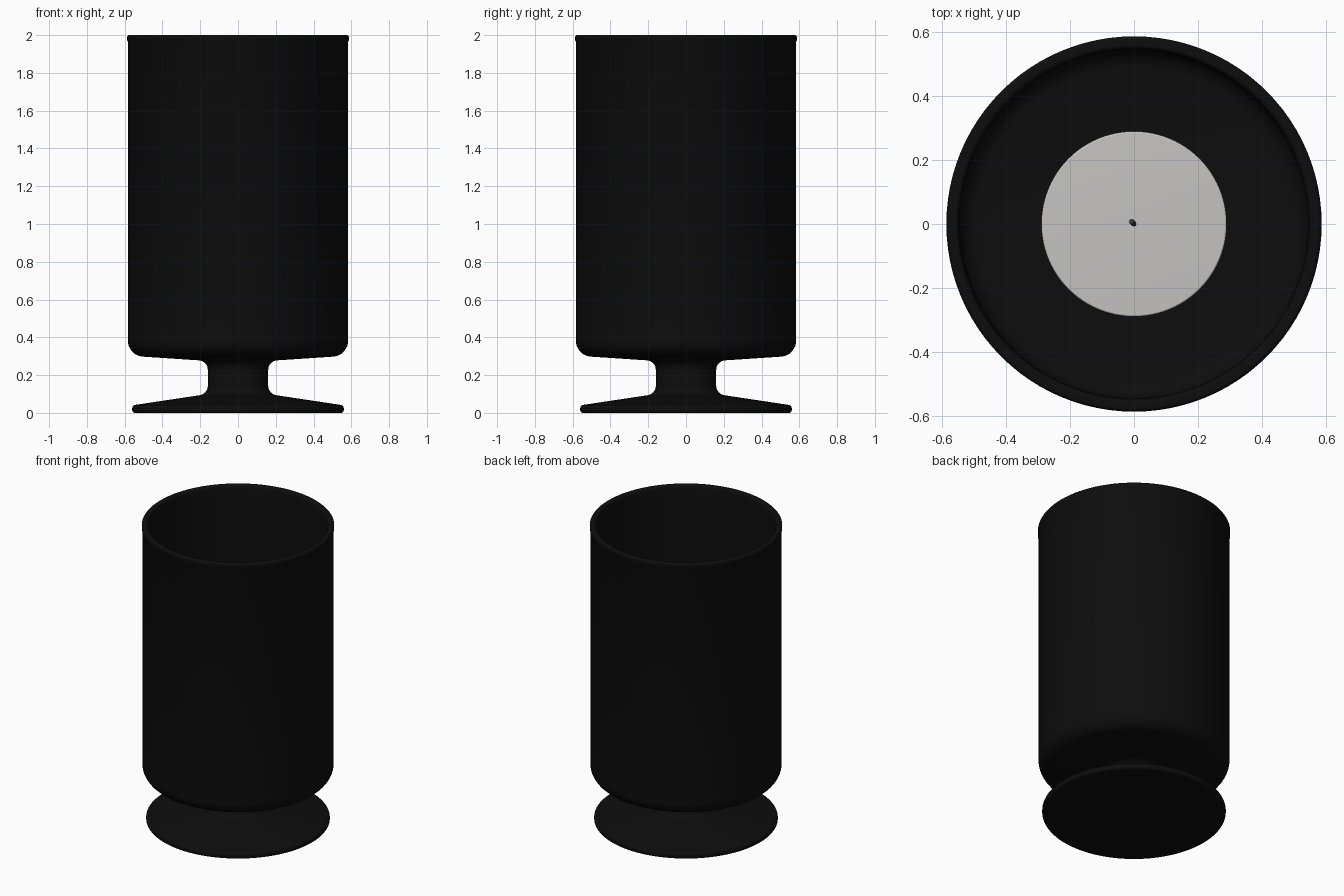
import bpy, math
from mathutils import Vector

if "Cube" in bpy.data.objects:
    bpy.data.objects.remove(bpy.data.objects["Cube"], do_unlink=True)


def material(name, color):
    mat = bpy.data.materials.new(name)
    mat.use_nodes = True
    mat.diffuse_color = (*color, 1)
    mat.node_tree.nodes["Principled BSDF"].inputs["Base Color"].default_value = (*color, 1)
    return mat


def rounded(corners, steps=8):
    """Turn (radius, height, fillet) corners into a smooth profile."""
    pts = []
    for i, (r, z, f) in enumerate(corners):
        p = Vector((r, z))
        if not f:
            pts.append(p)
            continue
        a = (Vector(corners[i - 1][:2]) - p).normalized()
        b = (Vector(corners[i + 1][:2]) - p).normalized()
        half = a.angle(b) / 2
        centre = p + (a + b).normalized() * f / math.sin(half)
        start = p + a * f / math.tan(half) - centre
        end = p + b * f / math.tan(half) - centre
        for k in range(steps + 1):
            t = k / steps
            pts.append(centre + start.lerp(end, t).normalized() * f)
    return pts


def lathe(name, corners, mat, segments=96):
    """Revolve a profile that starts and ends on the axis."""
    profile = rounded(corners)
    verts, faces = [], []
    ring = profile[1:-1]
    for p in ring:
        for s in range(segments):
            a = math.tau * s / segments
            verts.append((p.x * math.cos(a), p.x * math.sin(a), p.y))
    for i in range(len(ring) - 1):
        for s in range(segments):
            t = (s + 1) % segments
            lo, hi = i * segments, (i + 1) * segments
            faces.append((lo + s, lo + t, hi + t, hi + s))
    last = (len(ring) - 1) * segments
    for offset, pole in ((0, profile[0]), (last, profile[-1])):
        verts.append((0, 0, pole.y))
        for s in range(segments):
            t = (s + 1) % segments
            tri = (offset + s, offset + t, len(verts) - 1)
            faces.append(tri if offset else tri[::-1])
    mesh = bpy.data.meshes.new(name)
    mesh.from_pydata(verts, [], faces)
    mesh.materials.append(mat)
    obj = bpy.data.objects.new(name, mesh)
    bpy.context.collection.objects.link(obj)
    bpy.ops.object.select_all(action="DESELECT")
    obj.select_set(True)
    bpy.context.view_layer.objects.active = obj
    bpy.ops.object.shade_smooth_by_angle(angle=math.radians(35))
    return obj


black = material("black_metal", (0.004, 0.004, 0.004))
wax = material("pale_wax", (0.56, 0.55, 0.53))
char = material("dark_wick", (0.04, 0.04, 0.04))

# Footed cup: foot, stem, bowl, rim and inner wall in one profile
lathe("candle_holder", [
    (0, 0, 0), (0.56, 0, 0.015), (0.56, 0.04, 0.018),
    (0.16, 0.1, 0.05), (0.16, 0.275, 0.05),
    (0.583, 0.303, 0.085), (0.583, 1.965, 0),
    (0.587, 1.972, 0), (0.587, 2.0, 0.012),
    (0.55, 2.0, 0.012), (0.545, 1.96, 0),
    (0.545, 0.345, 0.06), (0, 0.335, 0),
], black)

# Pillar candle standing on the cup floor
lathe("candle", [
    (0, 0.335, 0), (0.29, 0.335, 0), (0.29, 1.1, 0.006), (0, 1.1, 0),
], wax)

# Thin, slightly bent wick
curve = bpy.data.curves.new("wick", "CURVE")
curve.dimensions = "3D"
curve.bevel_depth = 0.008
curve.bevel_resolution = 2
curve.use_fill_caps = True
path = [(0, 0, 1.09), (0, 0, 1.13), (-0.003, 0.003, 1.16), (-0.008, 0.008, 1.18)]
spline = curve.splines.new("POLY")
spline.points.add(len(path) - 1)
for point, co in zip(spline.points, path):
    point.co = (*co, 1)
curve.materials.append(char)
bpy.context.collection.objects.link(bpy.data.objects.new("wick", curve))
